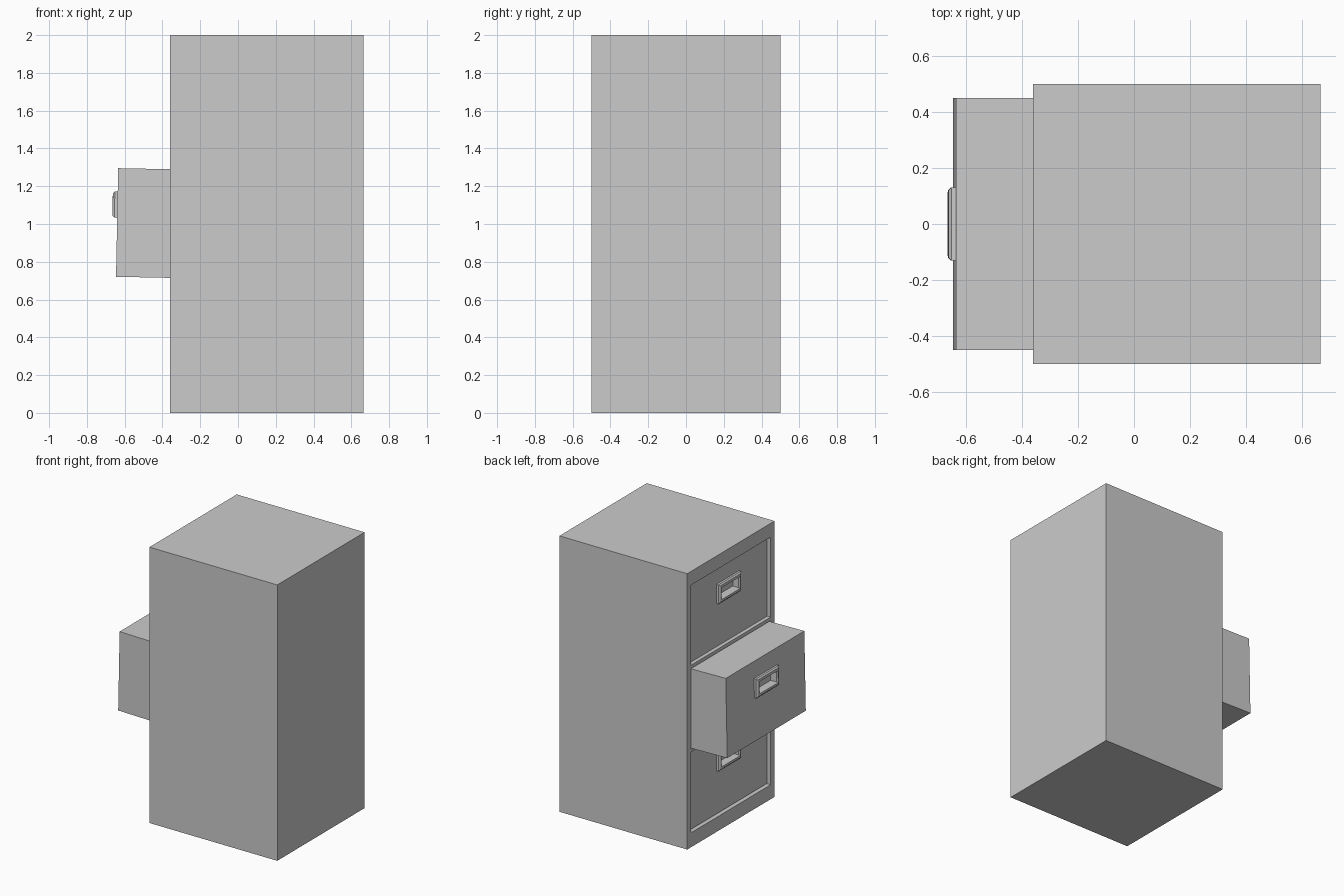
import bpy
import bmesh
from mathutils import Vector

old = bpy.data.objects.get("Cube")
if old:
    bpy.data.objects.remove(old, do_unlink=True)

# Painted metal
grey = bpy.data.materials.new("light_grey_metal")
grey.use_nodes = True
colour = (0.6, 0.6, 0.6, 1)
grey.diffuse_color = colour
grey.node_tree.nodes["Principled BSDF"].inputs["Base Color"].default_value = colour


def finish(name, bm):
    bmesh.ops.recalc_face_normals(bm, faces=bm.faces)
    mesh = bpy.data.meshes.new(name)
    bm.to_mesh(mesh)
    bm.free()
    mesh.materials.append(grey)
    ob = bpy.data.objects.new(name, mesh)
    bpy.context.collection.objects.link(ob)
    return ob


def loft(name, rings, closed=False):
    """Join rectangles given as (x, half width, half height, centre z)."""
    bm = bmesh.new()
    loops = [[bm.verts.new((x, sy * w, z + sz * h))
              for sy, sz in ((-1, -1), (1, -1), (1, 1), (-1, 1))]
             for x, w, h, z in rings]
    pairs = list(zip(loops, loops[1:]))
    if closed:
        pairs.append((loops[-1], loops[0]))
    else:
        bm.faces.new(loops[0])
        bm.faces.new(loops[-1])
    for a, b in pairs:
        for i in range(4):
            j = (i + 1) % 4
            bm.faces.new((a[i], a[j], b[j], b[i]))
    return finish(name, bm)


# Cabinet body with three drawer openings in its -x side
FRONT, BACK, DEPTH = -0.36, 0.665, 0.5
OPEN_Y = 0.455
openings = ((0.105, 0.69), (0.71, 1.295), (1.32, 1.90))

bm = bmesh.new()
bmesh.ops.create_cube(bm, size=1)
for v in bm.verts:
    v.co = Vector((FRONT if v.co.x < 0 else BACK, v.co.y, 2 * v.co.z + 1))


def front_faces():
    return [f for f in bm.faces if all(abs(v.co.x - FRONT) < 1e-4 for v in f.verts)]


def cut(point, normal):
    faces = front_faces()
    edges = {e for f in faces for e in f.edges}
    verts = {v for f in faces for v in f.verts}
    bmesh.ops.bisect_plane(bm, geom=faces + list(edges) + list(verts),
                           plane_co=point, plane_no=normal)


for y in (-OPEN_Y, OPEN_Y):
    cut((0, y, 0), (0, 1, 0))
for z in (z for pair in openings for z in pair):
    cut((0, 0, z), (0, 0, 1))
for face in front_faces():
    c = face.calc_center_median()
    if abs(c.y) < OPEN_Y and any(lo < c.z < hi for lo, hi in openings):
        moved = bmesh.ops.extrude_discrete_faces(bm, faces=[face])["faces"][0]
        bmesh.ops.translate(bm, verts=moved.verts, vec=(DEPTH, 0, 0))
finish("cabinet_body", bm)

# Drawers: each a box with a sunken grip pocket and a bevelled pull frame
GRIP_Z = 0.095


def drawer(name, x, z, tilt=0):
    box = loft(name + "_drawer", [
        (0.47, 0.45, 0.2875, 0),
        (0, 0.45, 0.2875, 0),
        (0, 0.1, 0.038, GRIP_Z),
        (0.03, 0.1, 0.038, GRIP_Z),
    ])
    pull = loft(name + "_pull", [
        (0, 0.13, 0.07, GRIP_Z),
        (-0.015, 0.13, 0.07, GRIP_Z),
        (-0.024, 0.12, 0.06, GRIP_Z),
        (-0.026, 0.108, 0.043, GRIP_Z),
        (-0.018, 0.1, 0.038, GRIP_Z),
        (0, 0.1, 0.038, GRIP_Z),
    ], closed=True)
    for ob in (box, pull):
        ob.location = (x, 0, z)
        ob.rotation_euler.y = tilt


drawer("bottom", -0.335, 0.3975)
drawer("middle", -0.64, 1.008, tilt=0.02)
drawer("top", -0.335, 1.61)
